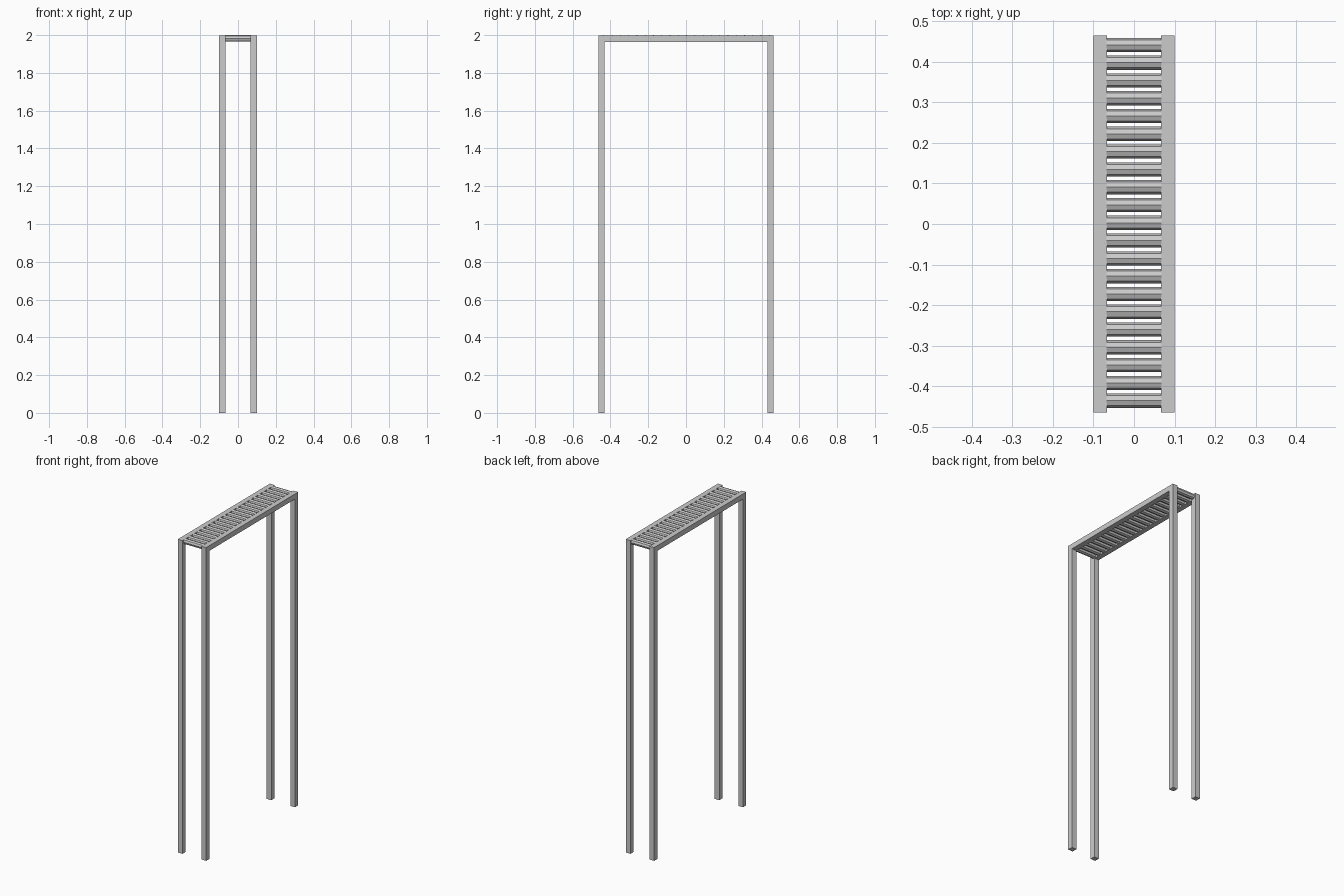
import bpy, math
from mathutils import Matrix

if "Cube" in bpy.data.objects:
    bpy.data.objects.remove(bpy.data.objects["Cube"])

W, L, T = 0.1, 0.464, 0.033   # half width, half length, bar thickness
TOP = 1.997                   # top of the frame, rollers stand slightly proud


def box(name, x0, x1, y0, y1, z0, z1):
    bpy.ops.mesh.primitive_cube_add(size=1)
    o = bpy.context.object
    o.name = name
    o.data.transform(Matrix.Translation(((x0 + x1) / 2, (y0 + y1) / 2, (z0 + z1) / 2))
                     @ Matrix.Diagonal((x1 - x0, y1 - y0, z1 - z0, 1)))
    return o


# side rails and legs
for sx, side in ((-1, "left"), (1, "right")):
    x0, x1 = sorted((sx * W, sx * (W - T)))
    box(side + "_rail", x0, x1, -L, L, TOP - T, TOP)
    for sy, end in ((-1, "front"), (1, "back")):
        y0, y1 = sorted((sy * L, sy * (L - T)))
        box(f"{end}_{side}_leg", x0, x1, y0, y1, 0, TOP - T)

# eight-sided rollers, one edge pointing up
R, COUNT, PITCH, FIRST = 0.0175, 21, 0.0438, -0.435
for i in range(COUNT):
    bpy.ops.mesh.primitive_cylinder_add(vertices=8, radius=R, depth=2 * (W - T) + 0.002)
    o = bpy.context.object
    o.name = f"roller_{i + 1}"
    o.data.transform(Matrix.Translation((0, FIRST + i * PITCH, 2 - R))
                     @ Matrix.Rotation(math.pi / 2, 4, 'Y'))
